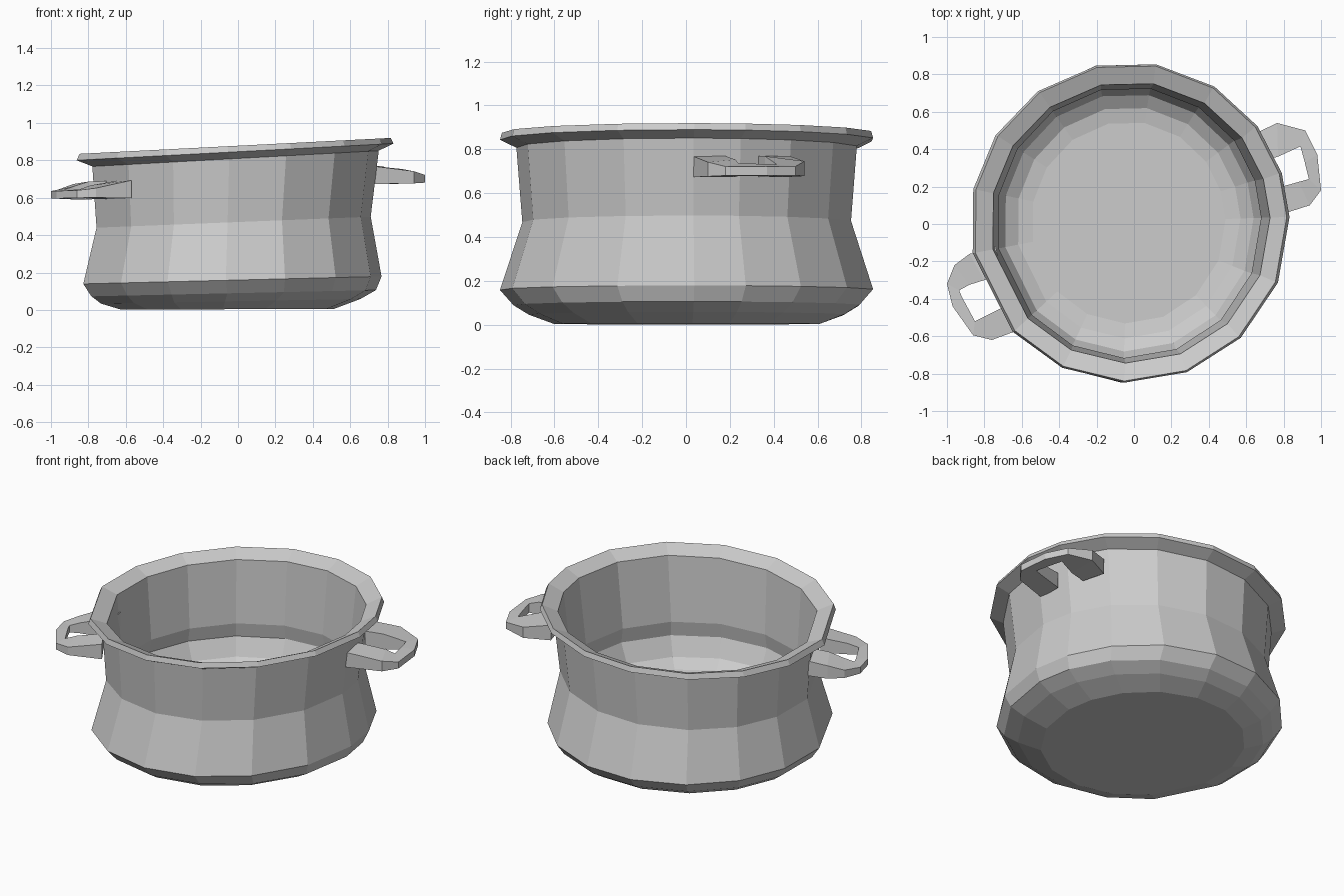
import bpy, bmesh
from math import cos, sin, radians, hypot

# slightly uneven facets of the hand-made pot
ANGLES = [2, 18, 37, 58, 80.5, 102, 125, 147, 168, 191, 223, 245, 268, 291, 314, 338]


def finish(name, bm):
    bmesh.ops.recalc_face_normals(bm, faces=bm.faces)
    mesh = bpy.data.meshes.new(name)
    bm.to_mesh(mesh)
    bm.free()
    obj = bpy.data.objects.new(name, mesh)
    bpy.context.collection.objects.link(obj)
    return obj


def loft(name, sections):
    """Skin a list of closed vertex loops, capping both ends."""
    bm = bmesh.new()
    loops = [[bm.verts.new(p) for p in s] for s in sections]
    for a, b in zip(loops, loops[1:]):
        n = len(a)
        for i in range(n):
            j = (i + 1) % n
            bm.faces.new((a[i], a[j], b[j], b[i]))
    bm.faces.new(loops[0])
    bm.faces.new(loops[-1])
    return finish(name, bm)


def ring(rx, ry, cx, z, slope):
    """Tilted elliptical ring."""
    pts = []
    for a in ANGLES:
        x = cx + rx * cos(radians(a))
        pts.append((x, ry * sin(radians(a)) + 0.008, z + slope * x))
    return pts


# Pot body: outside from the base up, over the rim, then down inside
PROFILE = [
    (0.575, 0.61, -0.06, 0.004, 0.004),
    (0.700, 0.725, -0.045, 0.047, 0.018),
    (0.768, 0.795, -0.03, 0.090, 0.022),
    (0.805, 0.857, -0.037, 0.160, 0.025),
    (0.740, 0.755, -0.03, 0.470, 0.040),
    (0.773, 0.782, -0.02, 0.810, 0.055),
    (0.855, 0.857, -0.023, 0.846, 0.053),
    (0.840, 0.848, -0.023, 0.878, 0.051),
    (0.748, 0.752, -0.020, 0.838, 0.051),
    (0.708, 0.725, -0.028, 0.440, 0.040),
    (0.725, 0.740, -0.03, 0.350, 0.035),
    (0.670, 0.690, -0.03, 0.240, 0.030),
    (0.600, 0.620, -0.03, 0.195, 0.025),
    (0.520, 0.540, -0.03, 0.180, 0.020),
]
loft("pot_body", [ring(*p) for p in PROFILE])


def handle(name, outer, inner, top, bottom, tilt):
    """Loop handle that thins towards its outer tip."""
    mid_x = sum(p[0] for p in outer) / len(outer)
    sections = []
    for o, i in zip(outer, inner):
        quad = []
        for p, side in ((i, 1), (o, 1), (o, -1), (i, -1)):
            t = min(1, max(0, (hypot(*p) - 0.86) / 0.15))
            z = top - 0.045 * t if side > 0 else bottom + 0.01 * t
            quad.append((p[0], p[1], z + tilt * (p[0] - mid_x)))
        sections.append(quad)
    return loft(name, sections)


# Side handles
handle("right_handle",
       [(.62, .47), (.765, .54), (.915, .50), (.98, .37), (1.0, .18), (.94, .10), (.72, .03)],
       [(.66, .33), (.77, .36), (.89, .415), (.913, .33), (.935, .24), (.88, .225), (.72, .18)],
       0.768, 0.672, -0.01)
handle("left_handle",
       [(-.74, -.12), (-.88, -.16), (-.96, -.22), (-1.0, -.32), (-.97, -.44),
        (-.86, -.595), (-.76, -.62), (-.57, -.55)],
       [(-.70, -.28), (-.80, -.30), (-.88, -.325), (-.935, -.355), (-.92, -.39),
        (-.85, -.52), (-.79, -.49), (-.65, -.42)],
       0.685, 0.59, 0.03)
